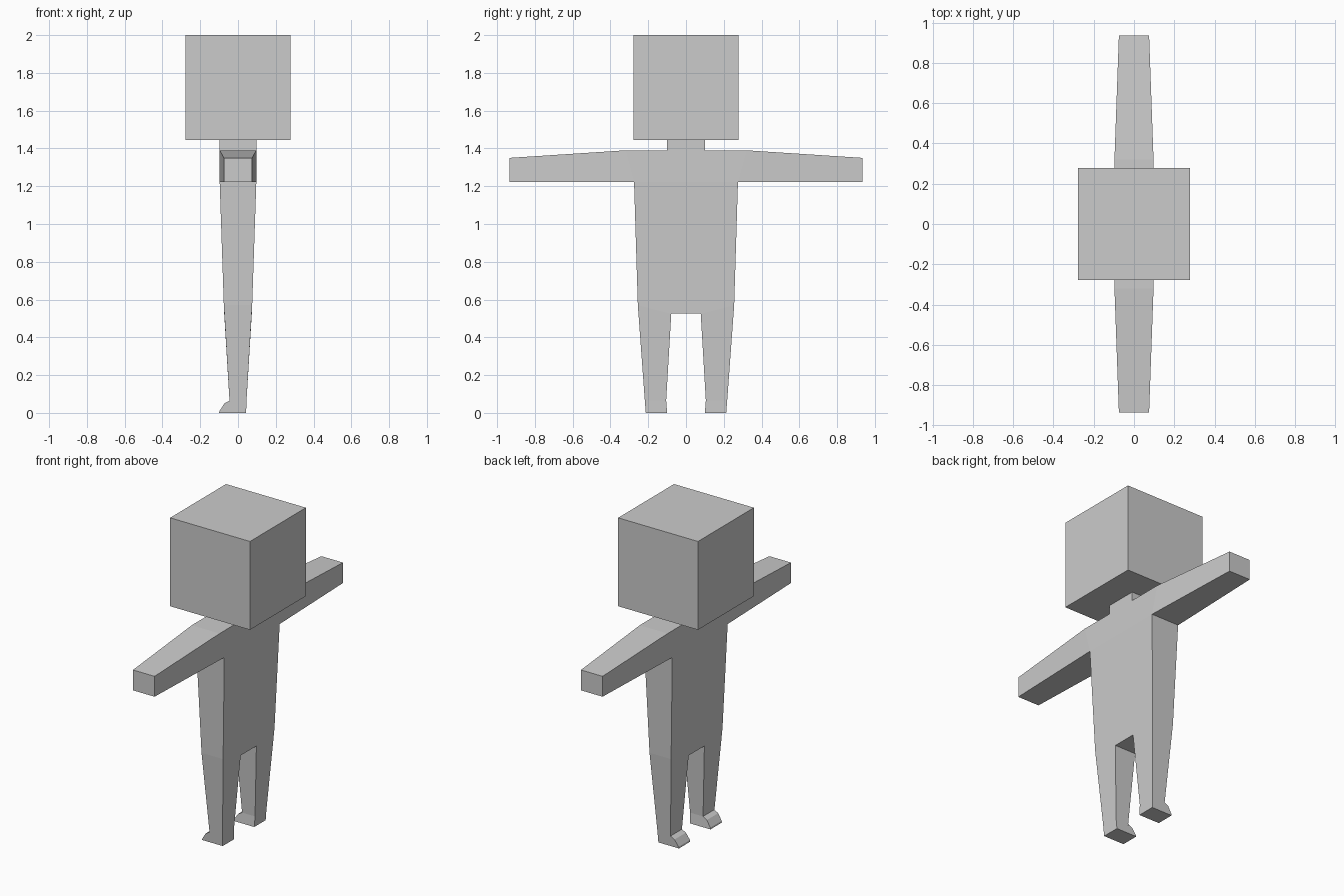
import bpy
import bmesh

cube = bpy.data.objects.get("Cube")
if cube:
    bpy.data.objects.remove(cube)

grey = bpy.data.materials.new("plain_grey")
grey.use_nodes = True
colour = (0.6, 0.6, 0.6, 1)
grey.diffuse_color = colour
grey.node_tree.nodes["Principled BSDF"].inputs["Base Color"].default_value = colour


def add_object(name, bm, mirrored=False):
    """Turn a bmesh into a flat-shaded object, optionally mirrored across y."""
    bmesh.ops.recalc_face_normals(bm, faces=bm.faces)
    mesh = bpy.data.meshes.new(name)
    bm.to_mesh(mesh)
    bm.free()
    mesh.materials.append(grey)
    obj = bpy.data.objects.new(name, mesh)
    bpy.context.collection.objects.link(obj)
    if mirrored:
        mod = obj.modifiers.new("mirror", 'MIRROR')
        mod.use_axis = (False, True, False)
        mod.merge_threshold = 0.001
    return obj


# Head: a plain cube
bm = bmesh.new()
bmesh.ops.create_cube(bm, size=0.555)
bmesh.ops.translate(bm, verts=bm.verts, vec=(0, 0, 1.7225))
add_object("head", bm)

# Body: half silhouette as named points (y, z, half depth)
points = {
    "neck_top_mid": (0, 1.445, 0.097), "neck_top": (0.1, 1.445, 0.097),
    "neck_mid": (0, 1.39, 0.097), "neck": (0.1, 1.39, 0.097),
    "shoulder": (0.32, 1.39, 0.097),
    "hand_top": (0.935, 1.35, 0.075), "hand_low": (0.935, 1.222, 0.075),
    "armpit": (0.275, 1.222, 0.097),
    "chest": (0.1, 1.222, 0.097), "chest_mid": (0, 1.222, 0.097),
    "hip": (0.255, 0.57, 0.075),
    "crotch": (0.078, 0.525, 0.073), "crotch_mid": (0, 0.525, 0.073),
    "ankle_out": (0.218, 0.065, 0.045), "ankle_in": (0.105, 0.065, 0.045),
    "sole_out": (0.213, 0, 0.043), "sole_in": (0.1, 0, 0.043),
}
panels = [
    ("neck_top_mid", "neck_top", "neck", "neck_mid"),
    ("neck_mid", "neck", "chest", "chest_mid"),
    ("neck", "shoulder", "armpit", "chest"),
    ("shoulder", "hand_top", "hand_low", "armpit"),
    ("chest_mid", "chest", "crotch", "crotch_mid"),
    ("chest", "armpit", "hip", "crotch"),
    ("crotch", "hip", "ankle_out", "ankle_in"),
    ("ankle_in", "ankle_out", "sole_out", "sole_in"),
]
bm = bmesh.new()
near = {n: bm.verts.new((d, y, z)) for n, (y, z, d) in points.items()}
far = {n: bm.verts.new((-d, y, z)) for n, (y, z, d) in points.items()}
edges = {}
for panel in panels:
    bm.faces.new([near[n] for n in panel])
    bm.faces.new([far[n] for n in reversed(panel)])
    for a, b in zip(panel, panel[1:] + panel[:1]):
        edges.setdefault(frozenset((a, b)), []).append((a, b))
# Close the outline between the two sides, leaving the middle open
for uses in edges.values():
    a, b = uses[0]
    if len(uses) == 1 and (points[a][0] or points[b][0]):
        bm.faces.new([near[a], far[a], far[b], near[b]])
add_object("body", bm, mirrored=True)

# Toes: bevelled wedge in front of each ankle
profile = [(-0.043, 0), (-0.1, 0), (-0.098, 0.01), (-0.072, 0.05), (-0.045, 0.065)]
bm = bmesh.new()
inner = [bm.verts.new((x, 0.1 + z * 0.075, z)) for x, z in profile]
outer = [bm.verts.new((x, 0.213 + z * 0.075, z)) for x, z in profile]
bm.faces.new(inner)
bm.faces.new(outer)
for i in range(len(profile)):
    j = (i + 1) % len(profile)
    bm.faces.new([inner[i], inner[j], outer[j], outer[i]])
add_object("toes", bm, mirrored=True)
